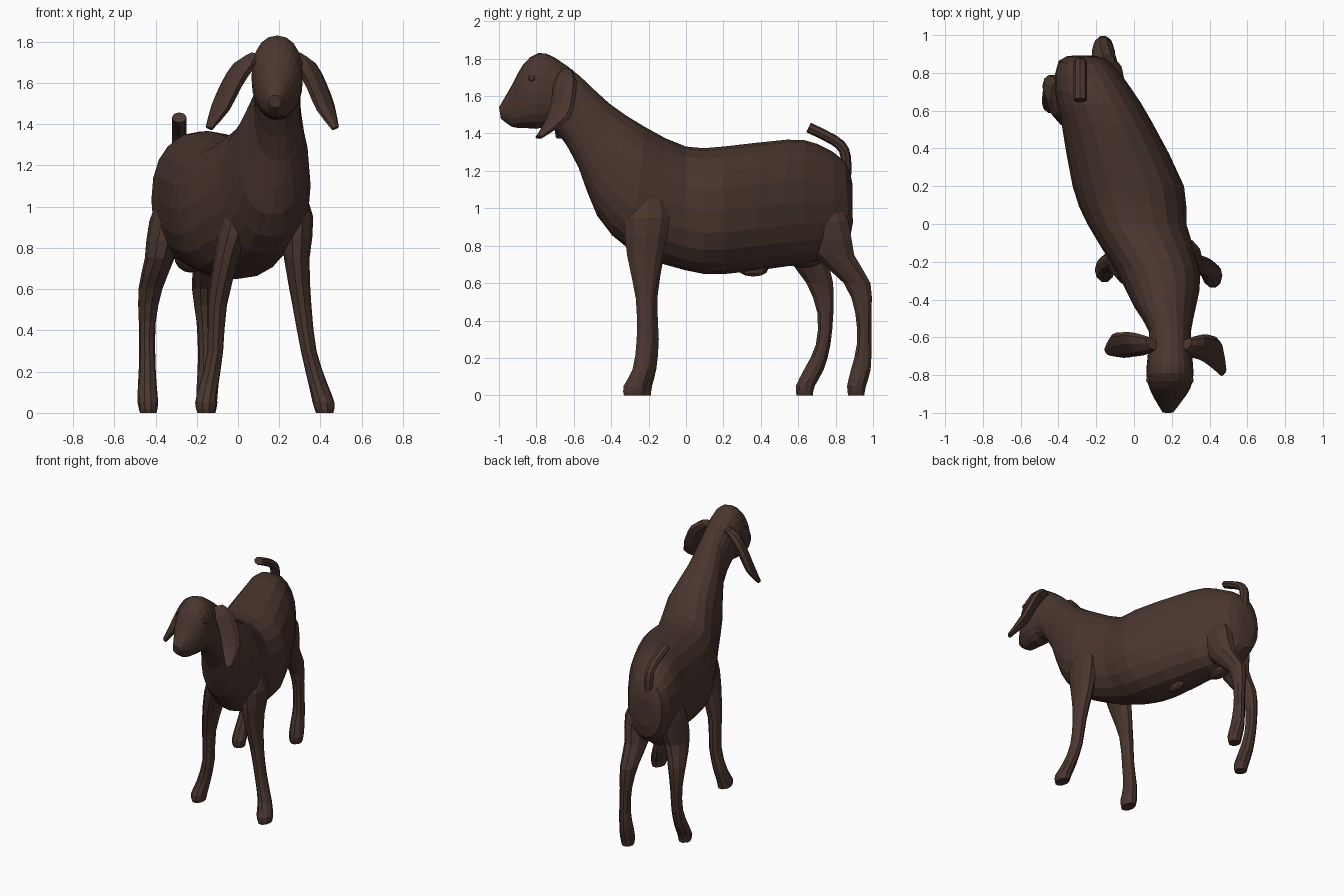
import bpy, bmesh, math
from mathutils import Vector

coat = bpy.data.materials.new("dark_brown_coat")
coat.diffuse_color = (0.068, 0.036, 0.027, 1)


def finish(name, bm):
    bmesh.ops.recalc_face_normals(bm, faces=bm.faces[:])
    me = bpy.data.meshes.new(name)
    bm.to_mesh(me)
    bm.free()
    me.materials.append(coat)
    ob = bpy.data.objects.new(name, me)
    bpy.context.collection.objects.link(ob)


def smooth(knots):
    """Insert a curved midpoint between each pair of knots."""
    k = [Vector(p) for p in knots]
    out = []
    for i in range(len(k) - 1):
        before, after = k[max(i - 1, 0)], k[min(i + 2, len(k) - 1)]
        out += [k[i], (k[i] + k[i + 1]) * 0.5625 - (before + after) * 0.0625]
    return out + [k[-1]]


def loft(name, rings, sides, power=1.0):
    """Skin rings given as centre, side radius vector, up radius vector; power < 1 is boxier."""
    def bend(t):
        return math.copysign(abs(t) ** power, t)
    bm = bmesh.new()
    loops = []
    for c, u, v in rings:
        c, u, v = Vector(c), Vector(u), Vector(v)
        loops.append([bm.verts.new(c + u * bend(math.cos(a)) + v * bend(math.sin(a)))
                      for a in (2 * math.pi * i / sides for i in range(sides))])
    for a, b in zip(loops, loops[1:]):
        for i in range(sides):
            j = (i + 1) % sides
            bm.faces.new((a[i], a[j], b[j], b[i]))
    bm.faces.new(loops[0])
    bm.faces.new(loops[-1])
    finish(name, bm)


def ball(name, centre, radii, u=12, v=8):
    bm = bmesh.new()
    bmesh.ops.create_uvsphere(bm, u_segments=u, v_segments=v, radius=1)
    for p in bm.verts:
        p.co = Vector(centre) + Vector([p.co[k] * radii[k] for k in range(3)])
    finish(name, bm)


# trunk, neck and head: top y, top z, bottom y, bottom z, centre x, half width
profile = [
    (0.89, 1.13, 0.89, 1.0, -0.28, 0.04),
    (0.85, 1.25, 0.875, 0.83, -0.265, 0.135),
    (0.70, 1.345, 0.72, 0.72, -0.215, 0.205),
    (0.54, 1.367, 0.54, 0.69, -0.145, 0.24),
    (0.20, 1.33, 0.20, 0.648, -0.03, 0.295),
    (0.00, 1.33, 0.00, 0.668, 0.015, 0.262),
    (-0.22, 1.435, -0.29, 0.77, 0.13, 0.222),
    (-0.41, 1.56, -0.475, 0.96, 0.165, 0.162),
    (-0.56, 1.70, -0.575, 1.22, 0.19, 0.112),
    (-0.70, 1.805, -0.70, 1.42, 0.19, 0.118),
    (-0.79, 1.83, -0.80, 1.425, 0.19, 0.125),
    (-0.87, 1.77, -0.87, 1.43, 0.19, 0.108),
    (-0.93, 1.66, -0.93, 1.435, 0.185, 0.074),
    (-1.0, 1.54, -0.99, 1.48, 0.18, 0.03),
]
loft("body_neck_and_head",
     [((x, (yt + yb) / 2, (zt + zb) / 2), (w, 0, 0), (0, (yt - yb) / 2, (zt - zb) / 2))
      for yt, zt, yb, zb, x, w in smooth(profile)], 20, 0.9)


def leg(name, shape, xs, ys, shift=0.0):
    """Lower parts of the leg move lengthwise by shift."""
    knots = [(x, y + shift * (1 - min(z, 1)), z, w, d) for (z, w, d), x, y in zip(shape, xs, ys)]
    loft(name, [((x, y, z), (w, 0, 0), (0, d, 0)) for x, y, z, w, d in smooth(knots)], 10)


# legs: height, half width, half depth; then the sideways and lengthwise path of each
front = [(1.16, 0.05, 0.06), (0.95, 0.08, 0.125), (0.75, 0.062, 0.10), (0.52, 0.046, 0.053),
         (0.30, 0.038, 0.051), (0.14, 0.046, 0.053), (0.05, 0.053, 0.065), (0, 0.042, 0.06)]
front_y = (-0.19, -0.205, -0.22, -0.218, -0.215, -0.235, -0.272, -0.275)
leg("front_leg_a", front, (0.24, 0.285, 0.285, 0.31, 0.343, 0.388, 0.415, 0.42), front_y)
leg("front_leg_b", front, (0.06, 0.0, -0.055, -0.10, -0.11, -0.14, -0.155, -0.155), front_y, 0.03)

hind = [(1.16, 0.05, 0.08), (0.93, 0.085, 0.145), (0.75, 0.072, 0.115), (0.60, 0.058, 0.075),
        (0.44, 0.041, 0.045), (0.27, 0.039, 0.041), (0.14, 0.045, 0.055), (0.05, 0.05, 0.053),
        (0, 0.04, 0.045)]
leg("hind_leg_a", hind, (-0.29, -0.345, -0.38, -0.425, -0.44, -0.44, -0.44, -0.437, -0.435),
    (0.68, 0.67, 0.65, 0.715, 0.745, 0.733, 0.685, 0.638, 0.635))
leg("hind_leg_b", hind, (-0.18, -0.13, -0.145, -0.165, -0.16, -0.155, -0.155, -0.15, -0.15),
    (0.68, 0.73, 0.79, 0.915, 0.948, 0.952, 0.935, 0.912, 0.91))

# drooping ears: distance from head centre, y, z, half breadth, thickness
ear = [(0.08, -0.64, 1.73, 0.035, 0.03), (0.14, -0.645, 1.68, 0.06, 0.036),
       (0.19, -0.655, 1.59, 0.064, 0.034), (0.235, -0.685, 1.48, 0.062, 0.03),
       (0.282, -0.785, 1.38, 0.02, 0.014)]
for side, reach, back in ((1, 1, 0), (-1, 1.17, 0.7)):
    loft("ear", [((0.19 + side * reach * x, y - back * (y + 0.63), z),
                  (t, 0, t * side * 0.6), (side * b * 0.5, b, 0)) for x, y, z, b, t in smooth(ear)], 8)

# tail curling up over the rump: y, z, direction angle
tail = [(0.85, 1.08, 90), (0.857, 1.22, 92), (0.845, 1.31, 115), (0.79, 1.365, 150), (0.655, 1.432, 155)]
loft("tail", [((-0.285, y, z), (0.036, 0, 0),
               (0, -0.028 * math.sin(math.radians(a)), 0.028 * math.cos(math.radians(a))))
              for y, z, a in smooth(tail)], 8)

# udder, belly tuft and eyes
ball("udder", (-0.23, 0.63, 0.76), (0.08, 0.12, 0.08))
ball("belly_tuft", (-0.08, 0.36, 0.675), (0.04, 0.08, 0.04), 8, 6)
for side in (-1, 1):
    ball("eye", (0.19 + side * 0.112, -0.825, 1.695), (0.014, 0.02, 0.016), 8, 6)
